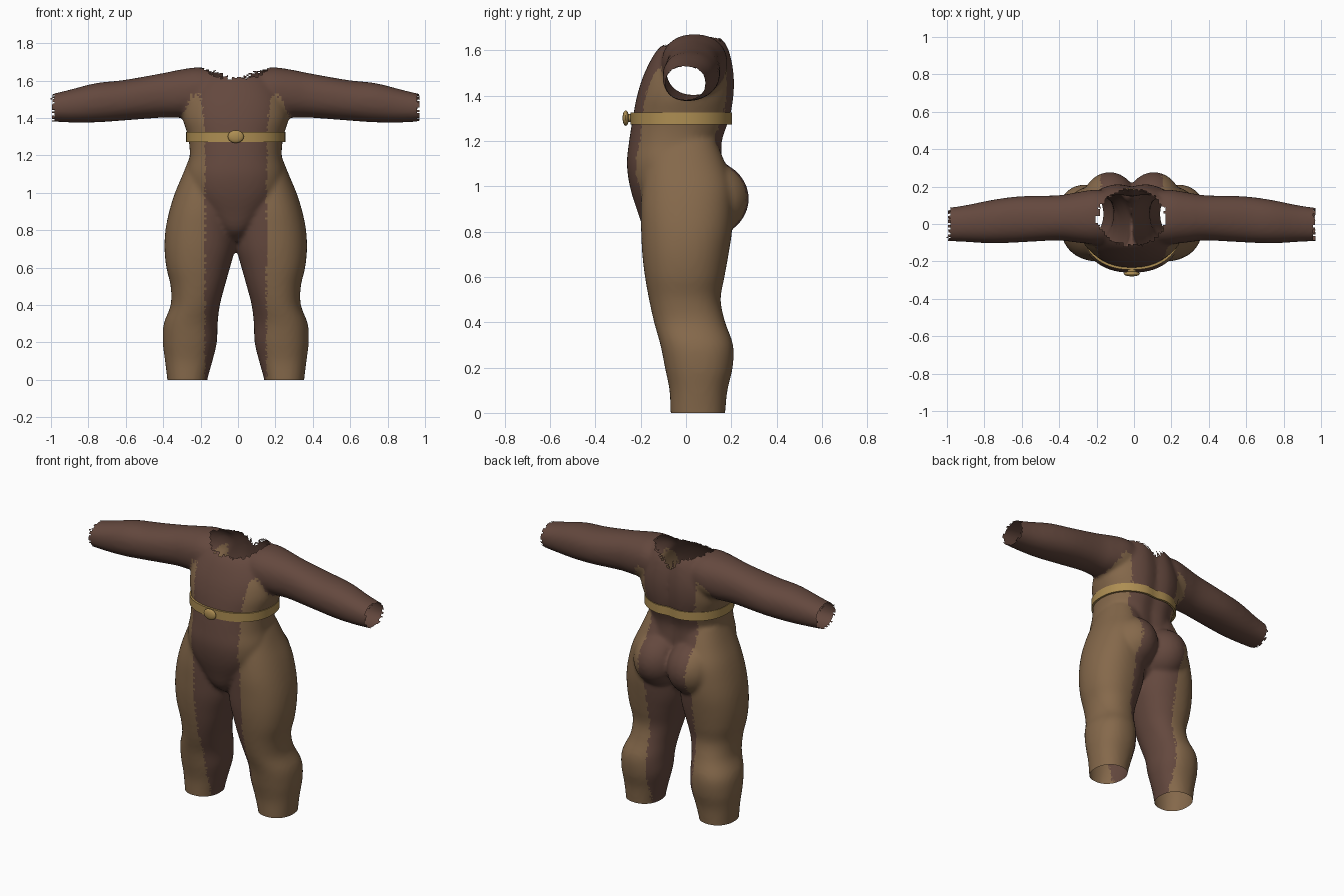
import bpy, bmesh, math, random
from mathutils import Vector

random.seed(4)
cube = bpy.data.objects.get("Cube")
if cube:
    bpy.data.objects.remove(cube)
CX = -0.012  # centre line of the suit


def material(name, rgb):
    m = bpy.data.materials.new(name)
    m.use_nodes = True
    m.diffuse_color = (*rgb, 1)
    m.node_tree.nodes["Principled BSDF"].inputs["Base Color"].default_value = (*rgb, 1)
    return m


brown = material("dark brown", (0.127, 0.065, 0.048))
tan = material("tan", (0.235, 0.140, 0.070))
gold = material("gold", (0.42, 0.27, 0.085))


def spline(rows, steps=4):
    """Smooth in-between stations through the given ones."""
    out = []
    for i in range(len(rows) - 1):
        p = [Vector(rows[min(max(i + k, 0), len(rows) - 1)]) for k in (-1, 0, 1, 2)]
        for s in range(steps):
            t = s / steps
            out.append(p[1] + 0.5 * t * (p[2] - p[0] + t * (
                2 * p[0] - 5 * p[1] + 4 * p[2] - p[3] + t * (3 * (p[1] - p[2]) + p[3] - p[0]))))
    return out + [Vector(rows[-1])]


def ring(bm, row, place, n=48, grow=0.003, groove=0.0):
    """Oval ring filling the box a0..a1 by b0..b1 at station t."""
    t, a0, a1, b0, b1 = row
    verts = []
    for i in range(n):
        ang = 2 * math.pi * i / n
        c, s = math.cos(ang), math.sin(ang)
        a = (a0 + a1) / 2 + ((a1 - a0) / 2 + grow) * math.copysign(abs(c) ** 0.9, c)
        b = (b0 + b1) / 2 + ((b1 - b0) / 2 + grow) * math.copysign(abs(s) ** 0.9, s)
        if s > 0:
            b -= groove * math.exp(-(a / 0.05) ** 2)
        verts.append(bm.verts.new(place(t, a, b)))
    return verts


def loft(bm, rows, place, caps=True, **kw):
    rings = [ring(bm, r, place, **kw) for r in rows]
    for r0, r1 in zip(rings, rings[1:]):
        for i in range(len(r0)):
            j = (i + 1) % len(r0)
            bm.faces.new((r0[i], r0[j], r1[j], r1[i]))
    if caps:
        bm.faces.new(rings[0][::-1])
        bm.faces.new(rings[-1])


def add_object(name, bm, mats):
    bmesh.ops.recalc_face_normals(bm, faces=bm.faces)
    me = bpy.data.meshes.new(name)
    bm.to_mesh(me)
    bm.free()
    ob = bpy.data.objects.new(name, me)
    bpy.context.collection.objects.link(ob)
    ob.location.x = CX
    for m in mats:
        me.materials.append(m)
    return ob


# Stations: height (or reach), then the box of the section
torso = [(0.74, -.03, .03, -.10, .08), (0.80, -.10, .10, -.175, .14),
         (0.90, -.19, .19, -.215, .17), (1.00, -.25, .25, -.245, .17),
         (1.10, -.26, .26, -.258, .165), (1.20, -.243, .243, -.248, .165),
         (1.30, -.252, .252, -.232, .198), (1.40, -.28, .28, -.213, .215),
         (1.50, -.27, .27, -.18, .215), (1.60, -.22, .22, -.125, .195),
         (1.66, -.18, .18, -.05, .16)]
leg = [(-.06, .155, .36, -.06, .165), (0, .155, .363, -.065, .17), (.1, .128, .375, -.07, .18),
       (.2, .104, .387, -.09, .203), (.3, .10, .382, -.11, .205), (.4, .088, .345, -.138, .17),
       (.5, .062, .345, -.16, .15), (.6, .034, .368, -.178, .167), (.7, .008, .378, -.19, .185),
       (.8, .004, .373, -.195, .20), (.9, .01, .353, -.197, .205), (1.0, .02, .322, -.19, .20),
       (1.1, .01, .28, -.18, .17), (1.2, .02, .24, -.15, .13)]
arm = [(.1, -.10, .17, 1.43, 1.655), (.2, -.105, .18, 1.41, 1.668), (.3, -.095, .165, 1.405, 1.655),
       (.4, -.085, .15, 1.405, 1.635), (.6, -.095, .145, 1.39, 1.60), (.75, -.10, .125, 1.38, 1.583),
       (.9, -.092, .095, 1.38, 1.545), (1.05, -.085, .075, 1.39, 1.51)]


def upright(t, a, b):
    return (a, b, t)


# Body: overlapping solids fused into one skin
bm = bmesh.new()
loft(bm, spline(torso), upright, groove=0.02)
for side in (-1, 1):
    loft(bm, spline(leg), lambda t, a, b: (side * a, b, t))
    loft(bm, spline(arm), lambda t, a, b: (side * t, a, b))
    seat = bmesh.ops.create_uvsphere(bm, u_segments=32, v_segments=20, radius=1)["verts"]
    for v in seat:
        v.co = Vector((v.co.x * .155 + side * .118, v.co.y * .185 + .093, v.co.z * .17 + .945))
for comp in [bm.faces]:
    bmesh.ops.recalc_face_normals(bm, faces=comp)
body = add_object("bodysuit", bm, [])
remesh = body.modifiers.new("fuse", "REMESH")
remesh.mode = "VOXEL"
remesh.voxel_size = 0.0125
smooth = body.modifiers.new("soften", "SMOOTH")
smooth.iterations = 6
smooth.factor = 0.5
graph = bpy.context.evaluated_depsgraph_get()
fused = bpy.data.meshes.new_from_object(body.evaluated_get(graph))
body.modifiers.clear()
body.data = fused
fused.materials.clear()
fused.materials.append(brown)
fused.materials.append(tan)

# Open the ankles cleanly, the wrists and neck raggedly
bm = bmesh.new()
bm.from_mesh(fused)
bmesh.ops.bisect_plane(bm, geom=bm.verts[:] + bm.edges[:] + bm.faces[:], plane_co=(0, 0, 0),
                       plane_no=(0, 0, 1), clear_inner=True)


def is_opening(c):
    wrist = abs(c.x) > 0.975 + random.uniform(-.012, .012)
    r = math.hypot(c.x / 0.182, (c.y - 0.035) / 0.148)
    return wrist or (c.z > 1.5 and r < 1 + random.uniform(-.06, .06))


holes = [f for f in bm.faces if is_opening(f.calc_center_median())]
bmesh.ops.delete(bm, geom=holes, context="FACES")
loose = [v for v in bm.verts if not v.link_faces]
bmesh.ops.delete(bm, geom=loose, context="VERTS")

# Tan side panels up to the armpits
for f in bm.faces:
    c = f.calc_center_median()
    ax = abs(c.x)
    top = 1.52 - max(0, ax - 0.235) * 2
    edge = 0.165 + 0.02 * max(0, (c.z - 1.3) / 0.2) + random.uniform(-.007, .007)
    f.material_index = int(ax > edge and c.z < top + random.uniform(-.015, .015))
    f.smooth = True
bm.to_mesh(fused)
bm.free()

# Belt: flat band hugging the waist
bm = bmesh.new()
belt_row = (-.252, .252, -.232, .198)
band = [(1.272, .000), (1.272, .013), (1.326, .013), (1.326, .000)]
rings = [ring(bm, (z, *belt_row), upright, n=64, grow=g, groove=.015) for z, g in band]
for r0, r1 in zip(rings, rings[1:] + rings[:1]):
    for i in range(64):
        j = (i + 1) % 64
        bm.faces.new((r0[i], r0[j], r1[j], r1[i]))
belt = add_object("belt", bm, [gold])

# Buckle: rounded oval button with a short stem
bm = bmesh.new()
for size, y in (((.043, .014, .034), -.266), ((.022, .025, .018), -.25)):
    for v in bmesh.ops.create_uvsphere(bm, u_segments=24, v_segments=14, radius=1)["verts"]:
        v.co = Vector((v.co.x * size[0], v.co.y * size[1] + y, v.co.z * size[2] + 1.301))
buckle = add_object("belt_buckle", bm, [gold])

for ob in (belt, buckle):
    bpy.ops.object.select_all(action="DESELECT")
    ob.select_set(True)
    bpy.context.view_layer.objects.active = ob
    bpy.ops.object.shade_smooth_by_angle(angle=math.radians(40))
